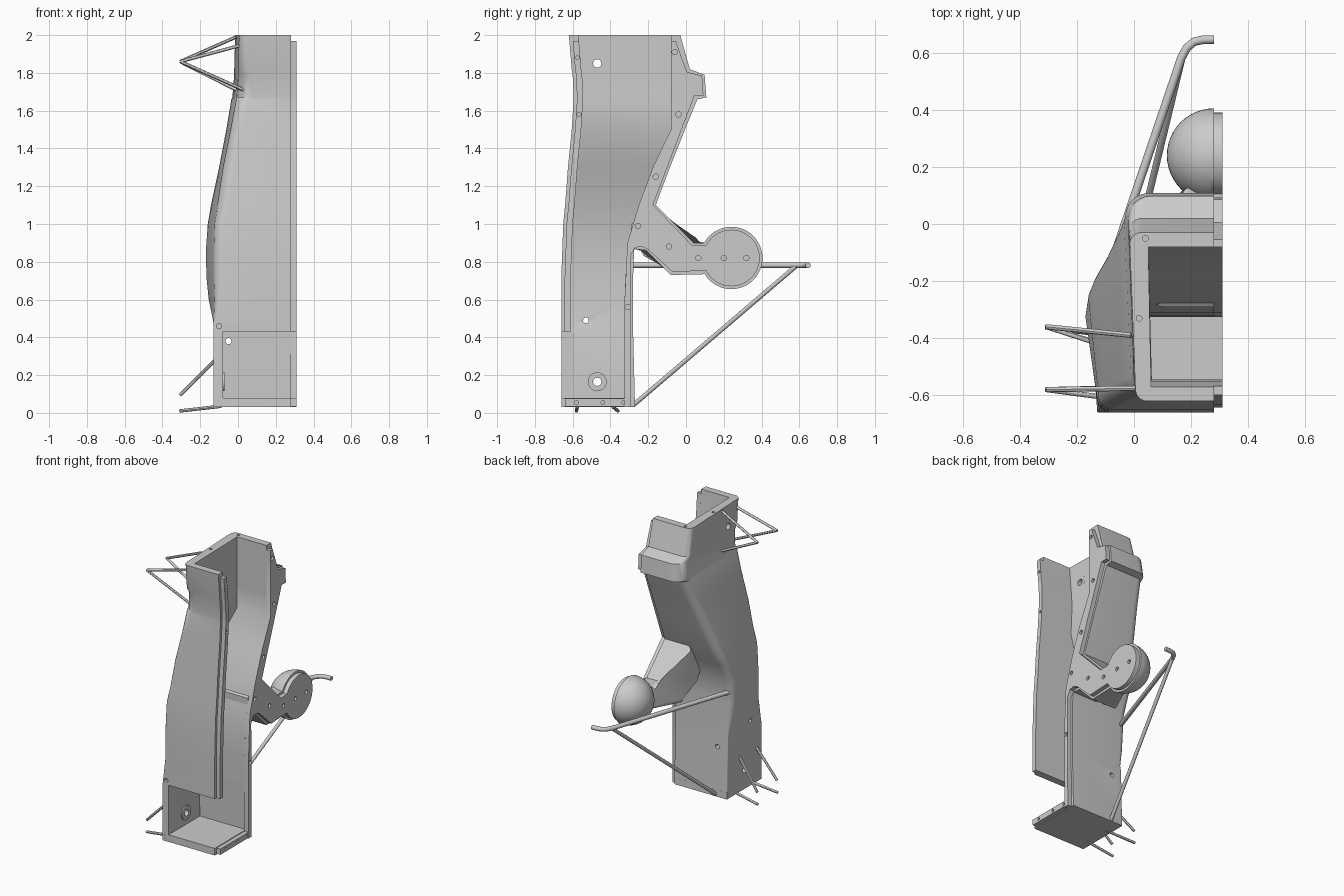
import bpy, bmesh, math
from mathutils import Vector, Matrix

if "Cube" in bpy.data.objects:
    bpy.data.objects.remove(bpy.data.objects["Cube"])

TONE = (0.6, 0.6, 0.6, 1)
grey = bpy.data.materials.new("plain grey")
grey.use_nodes = True
grey.diffuse_color = TONE
grey.node_tree.nodes["Principled BSDF"].inputs["Base Color"].default_value = TONE

SEAM, LIP = 0.28, 0.31   # open side of the shell and outer face of its lip


def finish(name, bm, angle=30):
    bmesh.ops.recalc_face_normals(bm, faces=bm.faces)
    mesh = bpy.data.meshes.new(name)
    bm.to_mesh(mesh)
    bm.free()
    obj = bpy.data.objects.new(name, mesh)
    mesh.materials.append(grey)
    bpy.context.collection.objects.link(obj)
    bpy.ops.object.select_all(action='DESELECT')
    obj.select_set(True)
    bpy.context.view_layer.objects.active = obj
    if angle:
        bpy.ops.object.shade_smooth_by_angle(angle=math.radians(angle))
    return obj


def add_box(bm, lo, hi):
    lo, hi = Vector(lo), Vector(hi)
    bmesh.ops.create_cube(bm, size=1, matrix=Matrix.Translation((lo + hi) / 2)
                          @ Matrix.Diagonal((*(hi - lo), 1)))


def add_rod(bm, a, b, r, sides=16):
    a, b = Vector(a), Vector(b)
    turn = (b - a).to_track_quat('Z', 'Y').to_matrix().to_4x4()
    bmesh.ops.create_cone(bm, cap_ends=True, segments=sides, radius1=r, radius2=r,
                          depth=(b - a).length, matrix=Matrix.Translation((a + b) / 2) @ turn)


def prism(bm, outline, x0, x1):
    """Extrude a (y, z) outline along x; returns the vertices on the x0 side."""
    near = [bm.verts.new((x0, y, z)) for y, z in outline]
    far = [bm.verts.new((x1, y, z)) for y, z in outline]
    bm.faces.new(near)
    bm.faces.new(far)
    for i in range(len(near)):
        j = (i + 1) % len(near)
        bm.faces.new((near[i], near[j], far[j], far[i]))
    return near


def cut(obj, bm):
    cutter = finish("cutter", bm, 0)
    cutter.hide_render = True
    mod = obj.modifiers.new("cut", 'BOOLEAN')
    mod.operation, mod.solver, mod.object = 'DIFFERENCE', 'EXACT', cutter
    bpy.context.view_layer.objects.active = obj
    bpy.ops.object.modifier_apply(modifier=mod.name)
    bpy.data.objects.remove(cutter)
    bpy.ops.object.select_all(action='DESELECT')
    obj.select_set(True)
    bpy.ops.object.shade_smooth_by_angle(angle=math.radians(30))


def rounded(cx, cy, sy, r):
    """Arc round a corner on the closed side, front to back; sy is -1 at the front, 1 at the back."""
    pts = []
    for i in range(7):
        a = math.pi / 2 * i / 6
        pts.append((cx + r * (1 - math.sin(a)), cy - sy * r * (1 - math.cos(a))))
    return pts if sy < 0 else pts[::-1]


# Hollow shell: z, front corner x, back corner x, front y, back y, radius, inner x, inner back y
levels = [
    (0.03, -.13, -.13, -.66, -.27, .006, -.08, -.31),
    (0.43, -.13, -.13, -.66, -.28, .006, -.08, -.32),
    (0.48, -.13, -.13, -.66, -.28, .02, -.09, -.32),
    (0.60, -.125, -.155, -.66, -.28, .04, -.1, -.325),
    (0.72, -.13, -.167, -.66, -.28, .05, -.11, -.32),
    (0.86, -.13, -.17, -.655, -.275, .05, -.11, -.31),
    (1.00, -.125, -.16, -.65, -.21, .05, -.095, -.28),
    (1.10, -.11, -.143, -.64, -.16, .06, -.075, -.25),
    (1.30, -.08, -.1, -.625, -.085, .06, -.02, -.175),
    (1.50, -.04, -.062, -.605, -.005, .06, .05, -.08),
    (1.66, -.01, -.035, -.595, .06, .06, .05, -.08),
    (1.67, -.008, -.03, -.595, .108, .08, .05, -.08),
    (1.79, 0, -.02, -.6, .098, .08, .05, -.08),
    (1.82, 0, -.02, -.605, .02, .05, .05, -.08),
    (2.00, .005, -.015, -.62, -.03, .04, .05, -.08),
]
bm = bmesh.new()
rings = []
for z, xf, xb, yf, yb, r, xi, yi in levels:
    outer = [(SEAM, yf)] + rounded(xf, yf, -1, r) + rounded(xb, yb, 1, r) + [(SEAM, yb)]
    inner = [(SEAM, yi), (xi, yi), (xi + (xf - xb) / 2, yf + .05), (SEAM, yf + .05)]
    rings.append([bm.verts.new((x, y, z)) for x, y in outer + inner])
for low, high in zip(rings, rings[1:]):
    for i in range(len(low)):
        j = (i + 1) % len(low)
        bm.faces.new((low[i], low[j], high[j], high[i]))
bm.faces.new(rings[0])
bm.faces.new(rings[-1])
shell = finish("leg_shell", bm)

# Front window, mounting holes and rim holes
bm = bmesh.new()
add_box(bm, (-.08, -.8, .08), (.4, -.59, .43))
for y, z, r in [(-.47, 1.85, .022), (-.47, .165, .022), (-.53, .49, .015)]:
    add_rod(bm, (-.25, y, z), (.1, y, z), r)
add_rod(bm, (-.05, -.4, .38), (-.05, -.2, .38), .016)
for z in (.06, .46):
    add_rod(bm, (-.1, -.7, z), (-.1, -.64, z), .014)
for x, y in [(.04, -.05), (.018, -.33)]:
    add_rod(bm, (x, y, 1.98), (x, y, 2.05), .01)
cut(shell, bm)

# Floor
bm = bmesh.new()
add_box(bm, (-.129, -.659, .03), (SEAM, -.271, .08))
finish("floor", bm, 0)

# Raised rings round the mounting holes
for name, z, x in [("upper_boss", 1.85, .05), ("lower_boss", .165, -.08)]:
    bm = bmesh.new()
    add_rod(bm, (x - .005, -.47, z), (x + .008, -.47, z), .05, 32)
    boss = finish(name, bm)
    bm = bmesh.new()
    add_rod(bm, (x - .1, -.47, z), (x + .1, -.47, z), .022, 32)
    cut(boss, bm)

# Arm, tapering into a neck at the ball
bm = bmesh.new()
side = prism(bm, [(-.29, 1.0), (-.16, 1.1), (.04, .9), (.13, .9), (.13, .735),
                  (-.08, .73), (-.21, .86), (-.29, .87)], .07, SEAM)
for v in side:
    if v.co.y > 0:
        v.co.x += .1
edges = [e for e in bm.edges if all(v in side for v in e.verts)]
bmesh.ops.bevel(bm, geom=edges, offset=.03, segments=4, profile=.5, affect='EDGES')
finish("arm", bm)

# Half ball
BALL = Vector((SEAM, .24, .82))
bm = bmesh.new()
bmesh.ops.create_uvsphere(bm, u_segments=48, v_segments=24, radius=.165,
                          matrix=Matrix.Translation(BALL))
bmesh.ops.bisect_plane(bm, geom=bm.verts[:] + bm.edges[:] + bm.faces[:], plane_co=BALL,
                       plane_no=(1, 0, 0), clear_outer=True)
bmesh.ops.holes_fill(bm, edges=[e for e in bm.edges if e.is_boundary])
finish("half_ball", bm)

# Rear lip follows the back wall, the arm and the ball
arc = []
for i in range(33):
    a = math.radians(154 - 308 * i / 32)
    arc.append((BALL.y + .15 * math.cos(a), BALL.z + .15 * math.sin(a)))
outline = [(-.055, 1.97), (.005, 1.805), (.085, 1.785), (.092, 1.68), (.045, 1.68),
           (-.175, 1.1), (.035, .885)] + arc + [
    (-.07, .745), (-.2, .865), (-.235, .882), (-.27, .875), (-.295, .83), (-.29, .03),
    (-.325, .03), (-.325, .6), (-.31, .9), (-.25, 1.1), (-.175, 1.3), (-.08, 1.5), (-.08, 1.97)]
bm = bmesh.new()
prism(bm, outline, SEAM - .002, LIP)
rear_lip = finish("rear_lip", bm)
bm = bmesh.new()
for y, z in [(-.06, 1.91), (-.04, 1.58), (-.16, 1.25), (-.255, .99), (-.09, .88),
             (.065, .82), (.2, .82), (.32, .82), (-.308, .56)]:
    add_rod(bm, (LIP - .015, y, z), (LIP + .05, y, z), .014)
cut(rear_lip, bm)

# Front lip and bottom lip
bm = bmesh.new()
front = [(row[3], row[0]) for row in levels if .43 <= row[0] < 2] + [(-.617, 1.97)]
prism(bm, [(y + .018, z) for y, z in front] + [(y + .05, z) for y, z in front[::-1]],
      SEAM - .002, LIP)
front_lip = finish("front_lip", bm)
bm = bmesh.new()
add_box(bm, (SEAM - .002, -.64, .035), (LIP, -.3, .075))
bottom_lip = finish("bottom_lip", bm, 0)
for lip, spots in [(front_lip, [(-.575, 1.88), (-.566, 1.58)]),
                   (bottom_lip, [(-.58, .055), (-.44, .055), (-.33, .055)])]:
    bm = bmesh.new()
    for y, z in spots:
        add_rod(bm, (LIP - .015, y, z), (LIP + .05, y, z), .01)
    cut(lip, bm)

# Side brackets: pairs of thin rods at the top and bottom
for name, y, root, x, top in [("rear", -.36, -.39, -.01, 1.99), ("front", -.58, -.575, .03, 1.95)]:
    bm = bmesh.new()
    for z in (top, 1.71):
        add_rod(bm, (-.306, y, 1.86), (x, root, z), .009, 12)
    add_rod(bm, (-.306, y, .095), (-.12, root - .03, .28), .009, 12)
    add_rod(bm, (-.31, y, .01), (-.09, root, .035), .009, 12)
    finish(name + "_side_brackets", bm)

# Rear handle: bent tube with a brace below
curve = bpy.data.curves.new("rear_handle", 'CURVE')
curve.dimensions, curve.bevel_depth, curve.bevel_resolution = '3D', .015, 4
curve.use_fill_caps = True
path = [(-.13, -.29), (.145, .52), (.165, .58), (.185, .617), (.21, .638), (.24, .645), (.28, .646)]
line = curve.splines.new('POLY')
line.points.add(len(path) - 1)
for p, (x, y) in zip(line.points, path):
    p.co = (x, y, .782, 1)
line.use_smooth = True
curve.materials.append(grey)
bpy.context.collection.objects.link(bpy.data.objects.new("rear_handle", curve))
bm = bmesh.new()
add_rod(bm, (.168, .58, .775), (-.04, -.28, .04), .012)
finish("rear_handle_brace", bm)
